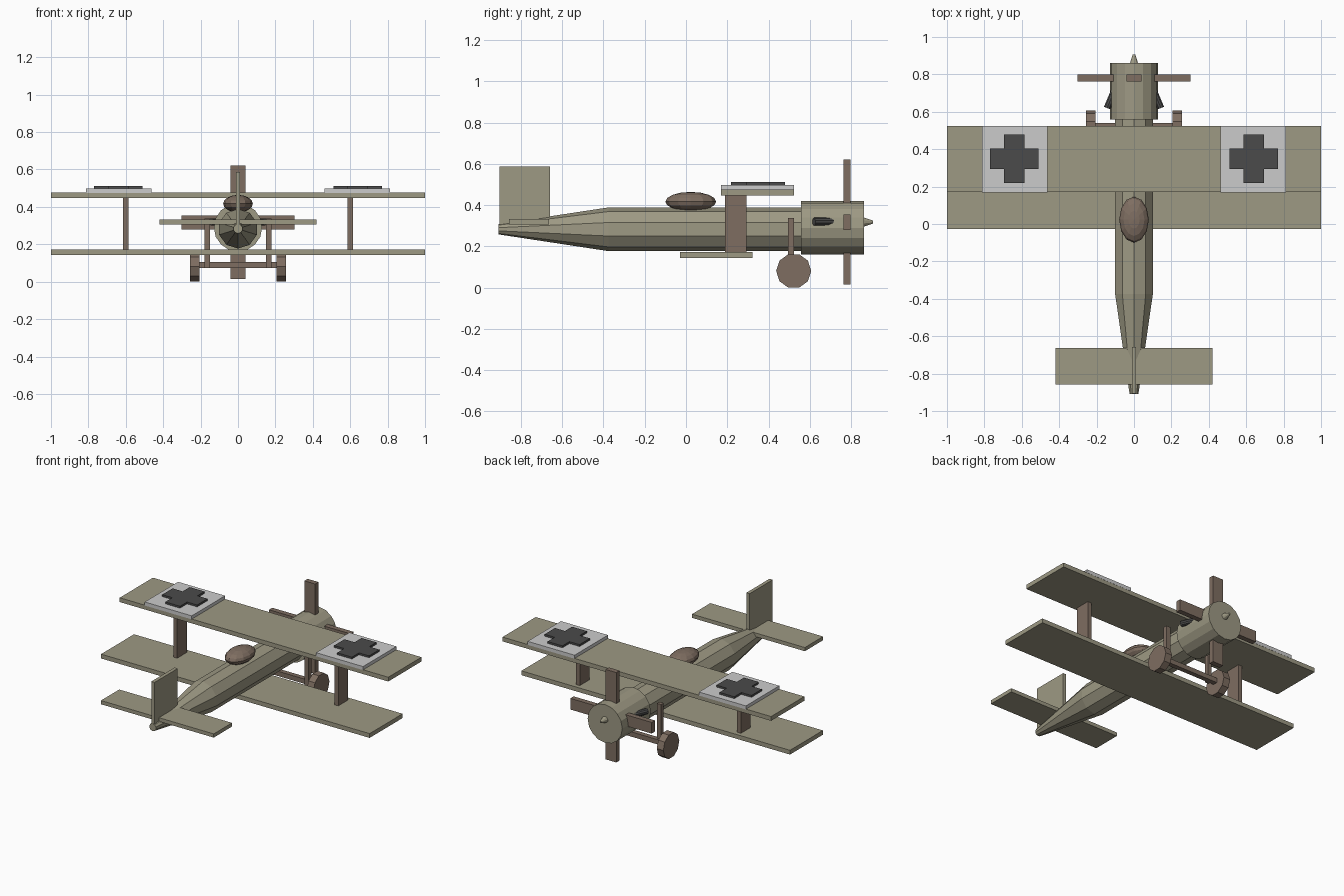
import bpy, bmesh, math
from mathutils import Matrix, Vector

cube = bpy.data.objects.get("Cube")
if cube:
    bpy.data.objects.remove(cube, do_unlink=True)


def material(name, rgb):
    m = bpy.data.materials.new(name)
    m.use_nodes = True
    m.diffuse_color = (*rgb, 1)
    m.node_tree.nodes["Principled BSDF"].inputs["Base Color"].default_value = (*rgb, 1)
    return m


OLIVE = material("olive_canvas", (0.34, 0.32, 0.23))
BROWN = material("brown_wood", (0.21, 0.155, 0.12))
WHITE = material("pale_grey", (0.60, 0.60, 0.60))
DARK = material("charcoal", (0.07, 0.07, 0.07))


def finish(name, bm, mat):
    bmesh.ops.recalc_face_normals(bm, faces=bm.faces)
    mesh = bpy.data.meshes.new(name)
    bm.to_mesh(mesh)
    bm.free()
    mesh.materials.append(mat)
    obj = bpy.data.objects.new(name, mesh)
    bpy.context.collection.objects.link(obj)
    return obj


def box(name, xs, ys, zs, mat):
    """Box from its low and high limits on each axis."""
    bm = bmesh.new()
    bmesh.ops.create_cube(bm, size=1)
    for v in bm.verts:
        v.co = [sum(r) / 2 + c * (r[1] - r[0]) for c, r in zip(v.co, (xs, ys, zs))]
    return finish(name, bm, mat)


def tube(name, start, end, r1, r2, sides, mat, spin=0):
    """Faceted cylinder or cone between two points."""
    a, b = Vector(start), Vector(end)
    axis = b - a
    bm = bmesh.new()
    bmesh.ops.create_cone(bm, cap_ends=True, segments=sides, radius1=r1,
                          radius2=r2, depth=axis.length)
    turn = axis.to_track_quat('Z', 'Y').to_matrix().to_4x4()
    bm.transform(Matrix.Translation((a + b) / 2) @ turn @ Matrix.Rotation(spin, 4, 'Z'))
    return finish(name, bm, mat)


# Fuselage: ten-sided body lofted along y, one corner at the top
bm = bmesh.new()
rings = []
for y, r in ((-0.908, 0.025), (-0.375, 0.106), (0.60, 0.106)):
    rings.append([bm.verts.new((r * math.sin(i * math.tau / 10), y,
                                0.283 + r * math.cos(i * math.tau / 10)))
                  for i in range(10)])
for p, q in zip(rings, rings[1:]):
    for i in range(10):
        j = (i + 1) % 10
        bm.faces.new((p[i], p[j], q[j], q[i]))
bm.faces.new(rings[0])
bm.faces.new(rings[-1])
finish("fuselage", bm, OLIVE)

# Engine cowling and spinner
tube("cowling", (0, 0.558, 0.29), (0, 0.862, 0.29), 0.129, 0.129, 16, OLIVE)
tube("spinner", (0, 0.85, 0.318), (0, 0.907, 0.318), 0.026, 0.007, 10, OLIVE)

# Propeller blades
box("propeller_vertical", (-0.04, 0.04), (0.763, 0.798), (0.015, 0.62), BROWN)
box("propeller_horizontal", (-0.303, 0.303), (0.763, 0.798), (0.28, 0.355), BROWN)

# Wings and tail surfaces
box("upper_wing", (-1, 1), (0.17, 0.523), (0.447, 0.476), OLIVE)
box("lower_wing", (-1, 1), (-0.028, 0.322), (0.143, 0.172), OLIVE)
box("tailplane", (-0.42, 0.42), (-0.858, -0.664), (0.307, 0.332), OLIVE)
box("tail_fin", (-0.012, 0.012), (-0.905, -0.658), (0.29, 0.587), OLIVE)

# Cockpit hump
bm = bmesh.new()
bmesh.ops.create_uvsphere(bm, u_segments=12, v_segments=8, radius=1)
bm.transform(Matrix.Translation((0, 0.023, 0.417)) @ Matrix.Diagonal((0.079, 0.123, 0.047, 1)))
finish("cockpit", bm, BROWN)

for side, s in (("left", 1), ("right", -1)):
    def span(a, b):
        return tuple(sorted((s * a, s * b)))

    # Wing strut
    box(side + "_wing_strut", span(0.586, 0.614), (0.19, 0.293), (0.165, 0.455), BROWN)

    # Pale panel with a raised cross on the upper wing
    box(side + "_wing_panel", span(0.463, 0.813), (0.169, 0.524), (0.474, 0.498), WHITE)
    bm = bmesh.new()
    outline = []
    for k in range(4):
        for x, y in ((0.055, 0.055), (0.055, 0.13), (-0.055, 0.13)):
            c = Matrix.Rotation(k * math.pi / 2, 2) @ Vector((x, y))
            outline.append(bm.verts.new((s * 0.64 + c.x, 0.349 + c.y, 0.496)))
    face = bm.faces.new(outline)
    top = bmesh.ops.extrude_face_region(bm, geom=[face])["geom"]
    bmesh.ops.translate(bm, vec=(0, 0, 0.015),
                        verts=[g for g in top if isinstance(g, bmesh.types.BMVert)])
    finish(side + "_wing_cross", bm, DARK)

    # Exhaust pipe angled out from the cowling
    tube(side + "_exhaust", (s * 0.144, 0.62, 0.32), (s * 0.104, 0.715, 0.32),
         0.019, 0.019, 10, DARK)

    # Wheel and its leg
    tube(side + "_wheel", (s * 0.207, 0.522, 0.081), (s * 0.256, 0.522, 0.081),
         0.085, 0.085, 10, BROWN, math.pi / 2)
    box(side + "_gear_leg", span(0.15, 0.18), (0.495, 0.523), (0.073, 0.337), BROWN)

# Axle between the wheels
box("axle", (-0.21, 0.21), (0.508, 0.54), (0.072, 0.104), BROWN)
